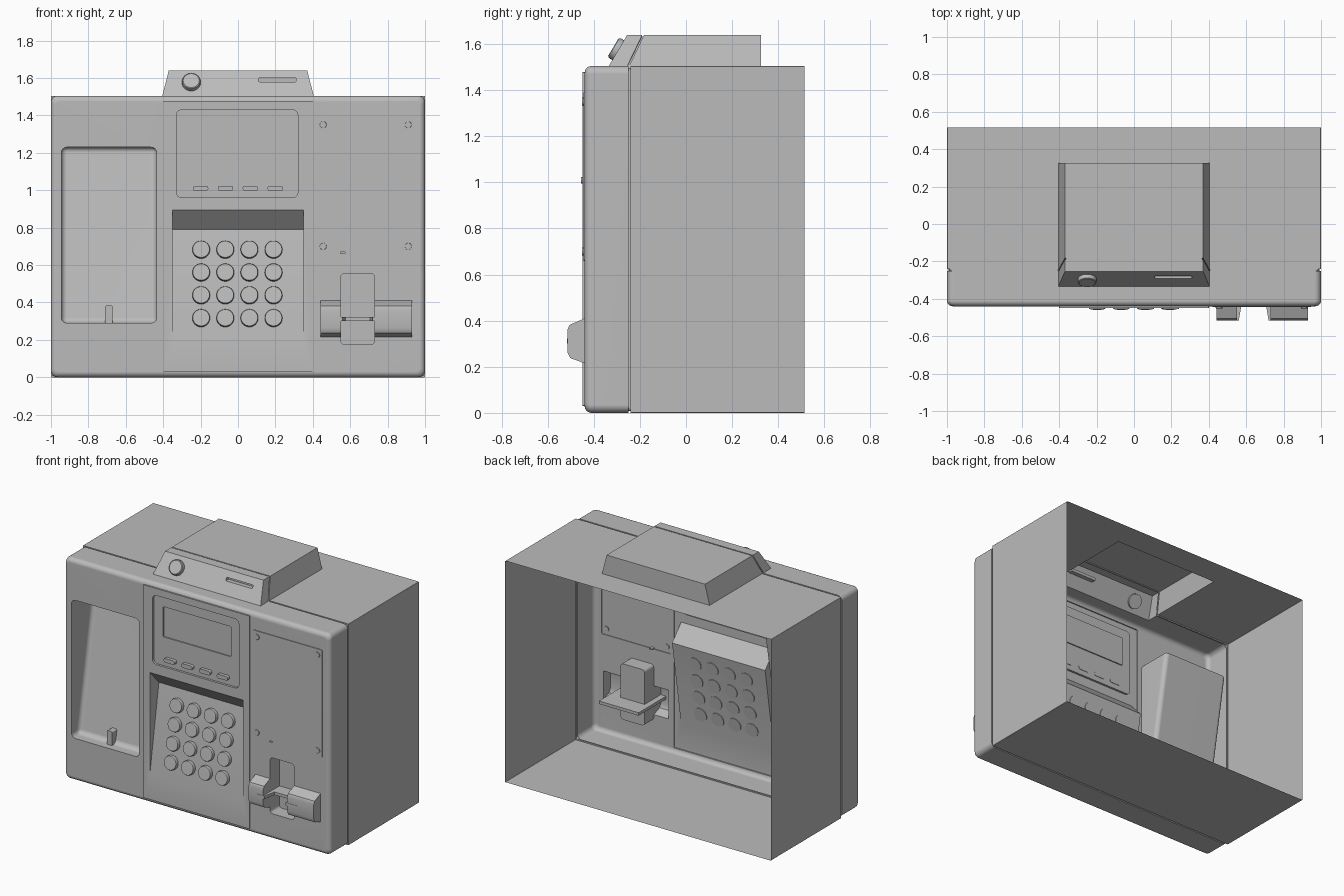
import bpy, bmesh, math
from mathutils import Vector

cube = bpy.data.objects.get("Cube")
if cube:
    bpy.data.objects.remove(cube, do_unlink=True)

grey = bpy.data.materials.new("plain grey")
grey.use_nodes = True
GREY = (0.5, 0.5, 0.5, 1)
grey.diffuse_color = GREY
grey.node_tree.nodes["Principled BSDF"].inputs["Base Color"].default_value = GREY


def make(name, bm):
    """Turn a bmesh into a grey object."""
    bmesh.ops.recalc_face_normals(bm, faces=bm.faces)
    me = bpy.data.meshes.new(name)
    bm.to_mesh(me)
    bm.free()
    me.materials.append(grey)
    ob = bpy.data.objects.new(name, me)
    bpy.context.collection.objects.link(ob)
    return ob


def loft(rings):
    """Closed solid through rings of equal length, capped at both ends."""
    bm = bmesh.new()
    loops = [[bm.verts.new(p) for p in ring] for ring in rings]
    n = len(loops[0])
    for a, b in zip(loops, loops[1:]):
        for i in range(n):
            j = (i + 1) % n
            bm.faces.new((a[i], a[j], b[j], b[i]))
    bm.faces.new(loops[0])
    bm.faces.new(loops[-1])
    bmesh.ops.recalc_face_normals(bm, faces=bm.faces)
    return bm


def rounded(x0, x1, z0, z1, r, y, seg=5):
    """Rounded rectangle ring in the plane of the front."""
    pts = []
    for k, (cx, cz) in enumerate([(x1 - r, z1 - r), (x0 + r, z1 - r),
                                  (x0 + r, z0 + r), (x1 - r, z0 + r)]):
        for s in range(seg + 1):
            a = math.pi / 2 * (k + s / seg)
            pts.append((cx + r * math.cos(a), y, cz + r * math.sin(a)))
    return pts


def slab(name, x0, x1, z0, z1, y0, y1, r=0.004):
    return make(name, loft([rounded(x0, x1, z0, z1, r, y) for y in (y0, y1)]))


def prism(name, x0, x1, profile, bevel=0):
    """Side profile (y, z) extruded across x."""
    bm = loft([[(x, y, z) for y, z in profile] for x in (x0, x1)])
    if bevel:
        bmesh.ops.bevel(bm, geom=bm.edges[:], offset=bevel, segments=4,
                        profile=0.5, affect='EDGES')
    return make(name, bm)


def disc(name, centre, normal, radius, height, sunk=0.005):
    """Round button with a softened rim."""
    n = Vector(normal).normalized()
    q = n.to_track_quat('Z', 'Y')
    rings = []
    for r, h in [(radius, -sunk), (radius, height * 0.65),
                 (radius * 0.95, height * 0.9), (radius * 0.86, height)]:
        ring = []
        for i in range(32):
            a = math.tau * i / 32
            ring.append(Vector(centre) + q @ Vector((r * math.cos(a), r * math.sin(a), h)))
        rings.append(ring)
    return finish(make(name, loft(rings)))


def combine(target, other, operation):
    m = target.modifiers.new(other.name, 'BOOLEAN')
    m.operation, m.solver, m.object = operation, 'EXACT', other
    bpy.context.view_layer.update()
    me = bpy.data.meshes.new_from_object(
        target.evaluated_get(bpy.context.evaluated_depsgraph_get()))
    target.modifiers.clear()
    target.data = me
    bpy.data.objects.remove(other, do_unlink=True)


def finish(ob):
    ob.data.shade_smooth()
    ob.data.set_sharp_from_angle(angle=math.radians(32))
    w = ob.modifiers.new("even shading", 'WEIGHTED_NORMAL')
    w.keep_sharp = True
    return ob


# Case: square rear shell, seam groove, round-edged front cover
def case_ring(y, inset, r):
    return rounded(-1 + inset, 1 - inset, inset, 1.505 - inset, r, y)


rings = [case_ring(0.515, 0, 0.004), case_ring(-0.24, 0, 0.004),
         case_ring(-0.24, 0.008, 0.004), case_ring(-0.25, 0.008, 0.027),
         case_ring(-0.25, 0, 0.035)]
for i in range(6):
    a = math.pi / 2 * i / 5
    inset = 0.03 * (1 - math.cos(a))
    rings.append(case_ring(-0.41 - 0.03 * math.sin(a), inset, 0.035 - inset * 0.5))
case = make("case", loft(rings))


# Top housing with sloped front, slanted seam and recessed front panel
def housing_ring(y_low, y_high, inset):
    k = (1.505 - 1.45) / 0.135
    yl = y_low - (y_high - y_low) * k
    xl, xh, zh = 0.419 - inset, 0.37 - inset, 1.64 - inset
    return [(-xl, yl, 1.45), (-xh, y_high, zh), (xh, y_high, zh), (xl, yl, 1.45)]


bm = loft([housing_ring(-0.335, -0.255, 0), housing_ring(-0.255, -0.19, 0),
           housing_ring(-0.255, -0.19, 0.006), housing_ring(-0.247, -0.182, 0.006),
           housing_ring(-0.247, -0.182, 0), housing_ring(0.325, 0.325, 0)])
front = min(bm.faces, key=lambda f: f.calc_center_median().y)
bmesh.ops.inset_region(bm, faces=[front], thickness=0.016, depth=0)
bmesh.ops.translate(bm, verts=front.verts[:], vec=front.normal * -0.01)
combine(case, make("top_housing", bm), 'UNION')

# Raised panels and coin return hood
combine(case, slab("centre_panel", -0.4, 0.4, 0.03, 1.478, -0.448, -0.42), 'UNION')
combine(case, slab("coin_plate", 0.42, 0.945, 0.66, 1.39, -0.445, -0.42, 0.01), 'UNION')
hood = [(-0.4, 0.215), (-0.44, 0.215), (-0.502, 0.238), (-0.515, 0.265),
        (-0.515, 0.36), (-0.505, 0.382), (-0.44, 0.41), (-0.4, 0.41)]
combine(case, prism("coin_hood", 0.44, 0.93, hood), 'UNION')

# Recesses: handset cradle, keypad, display, coin return and slots
cuts = [
    prism("cradle_recess", -0.945, -0.435,
          [(-0.6, 0.29), (-0.36, 0.29), (-0.19, 1.23), (-0.6, 1.23)], 0.03),
    prism("keypad_recess", -0.35, 0.35,
          [(-0.6, 0.19), (-0.449, 0.19), (-0.35, 0.79), (-0.449, 0.895), (-0.6, 0.895)]),
    slab("display_recess", -0.33, 0.32, 0.96, 1.43, -0.6, -0.433, 0.03),
    slab("screen_recess", -0.26, 0.25, 1.155, 1.36, -0.6, -0.425),
    slab("coin_return_recess", 0.55, 0.73, 0.175, 0.555, -0.6, -0.34, 0.02),
    slab("card_slot", 0.11, 0.31, 1.58, 1.6, -0.6, -0.26),
    slab("coin_slot", 0.548, 0.572, 0.661, 0.669, -0.6, -0.42, 0.002),
]
for c in cuts:
    combine(case, c, 'DIFFERENCE')

# The case is a thin shell, open at the back
bm = bmesh.new()
bm.from_mesh(case.data)
back = [f for f in bm.faces if f.normal.y > 0.9 and f.calc_center_median().y > 0.5]
bmesh.ops.delete(bm, geom=back, context='FACES')
bm.to_mesh(case.data)
bm.free()
finish(case)

# Keypad buttons on the sloped floor
for row in range(4):
    for col in range(4):
        z = 0.315 + row * 0.122
        disc("key_button", (-0.197 + col * 0.129, -0.449 + 0.165 * (z - 0.19), z),
             (0, -1, 0.165), 0.047, 0.025)

# Function buttons under the screen
for col in range(4):
    x = -0.2 + col * 0.133
    finish(slab("function_button", x - 0.041, x + 0.041, 0.996, 1.024, -0.455, -0.43, 0.012))

# Plate screws
for x in (0.455, 0.91):
    for z in (0.7, 1.35):
        disc("plate_screw", (x, -0.445, z), (0, -1, 0), 0.018, 0.006)

# Knob on the top housing
disc("top_knob", (-0.25, -0.288, 1.57), (0, -0.86, 0.51), 0.05, 0.032)

# Cradle hook and notched coin flap
finish(slab("cradle_hook", -0.71, -0.67, 0.285, 0.385, -0.395, -0.345, 0.01))
flap = [(0.51, -0.517), (0.56, -0.517), (0.575, -0.43), (0.705, -0.43),
        (0.72, -0.517), (0.81, -0.517), (0.81, -0.22), (0.51, -0.22)]
finish(make("coin_flap", loft([[(x, y, z) for x, y in flap] for z in (0.302, 0.322)])))
